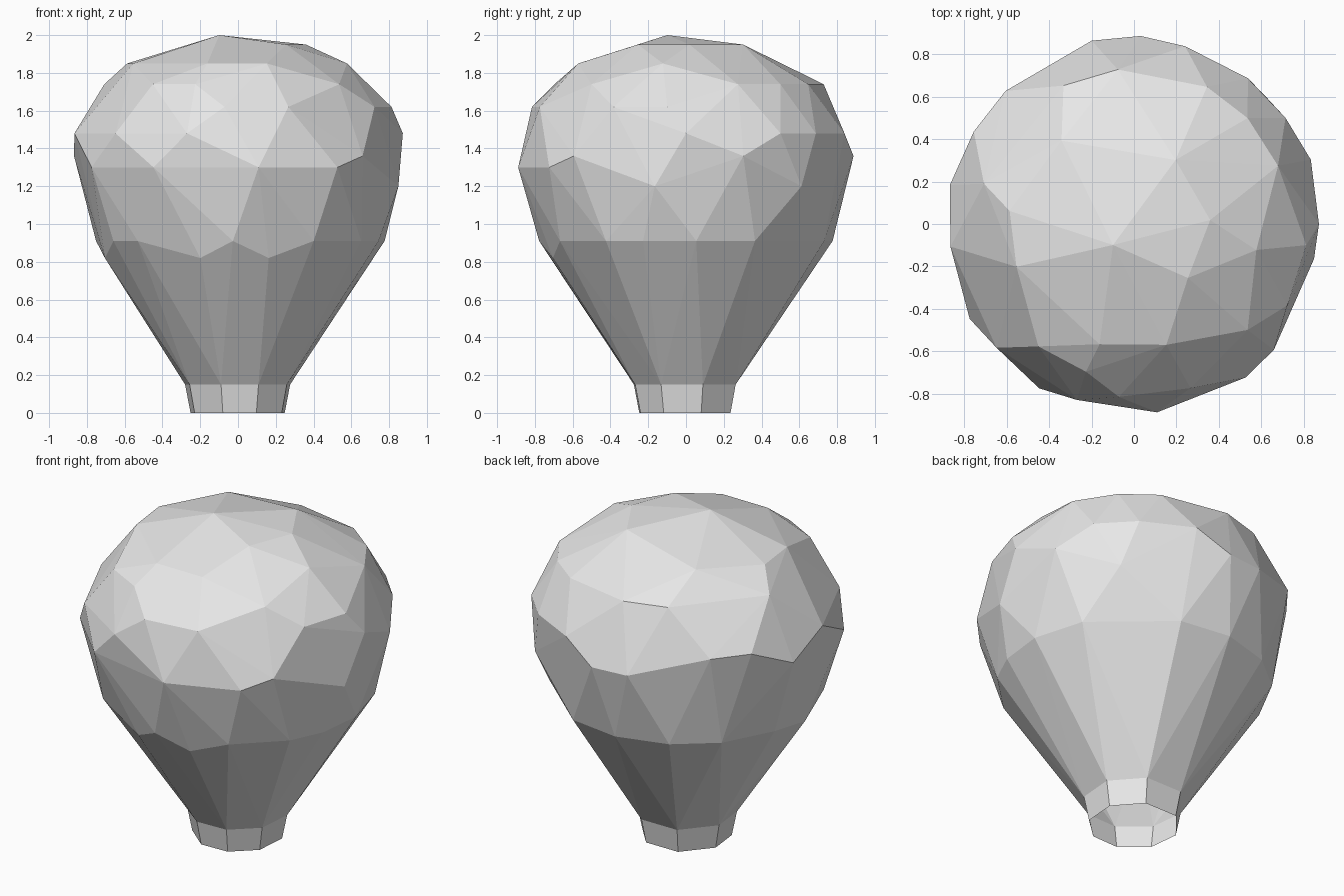
import bpy
import bmesh
from math import radians, cos, sin

cube = bpy.data.objects.get("Cube")
if cube:
    bpy.data.objects.remove(cube, do_unlink=True)

# Single matte grey
grey = bpy.data.materials.new("light_grey")
grey.use_nodes = True
colour = (0.8, 0.8, 0.8, 1)
grey.diffuse_color = colour
grey.node_tree.nodes["Principled BSDF"].inputs["Base Color"].default_value = colour

# Outline of the body: height, radius
PROFILE = [(0, 0.26), (0.15, 0.29), (0.9, 0.775), (1.3, 0.895), (1.5, 0.87),
           (1.64, 0.81), (1.75, 0.725), (1.85, 0.59), (1.95, 0.36), (2, 0.14)]
NECK_HEIGHT = 0.15
NECK_ANGLES = (-152, -108, -68, -27, 18, 65, 115, 165)

# Facet corners around the body: height, then directions in degrees
RINGS = [
    (NECK_HEIGHT, NECK_ANGLES),
    (0.82, (-106, -77, 193)),
    (0.91, (-133, -92, -59, -33, -17, 4, 28, 70, 94, 118, 140, 165, 212)),
    (1.2, (45, -11)),
    (1.3, (-150, -120, -83, -54)),
    (1.36, (-42, 20, 88, 103, 168)),
    (1.48, (-138, -108, 0, 35, 52, 74, 134, 150, 187)),
    (1.62, (-95, -71, -28, -7)),
    (1.74, (-128, -108, -43, 22, 43, 62, 96, 117, 165)),
    (1.85, (-106, -75, -12, 174, 200)),
    (1.88, (131,)),
    (1.95, (-45, 3, 57)),
    (2, (-135,)),
]


def radius_at(z):
    for (z0, r0), (z1, r1) in zip(PROFILE, PROFILE[1:]):
        if z <= z1:
            return r0 + (r1 - r0) * (z - z0) / (z1 - z0)


def ring(bm, z, angles):
    r = radius_at(z)
    return [bm.verts.new((r * cos(radians(a)), r * sin(radians(a)), z)) for a in angles]


def finish(bm, name):
    bmesh.ops.recalc_face_normals(bm, faces=bm.faces)
    mesh = bpy.data.meshes.new(name)
    bm.to_mesh(mesh)
    bm.free()
    mesh.materials.append(grey)
    obj = bpy.data.objects.new(name, mesh)
    bpy.context.collection.objects.link(obj)


# Faceted envelope, left open at the neck
bm = bmesh.new()
for height, directions in RINGS:
    ring(bm, height, directions)
bmesh.ops.convex_hull(bm, input=bm.verts)
bmesh.ops.recalc_face_normals(bm, faces=bm.faces)
mouth = [f for f in bm.faces if all(v.co.z < NECK_HEIGHT + 0.01 for v in f.verts)]
bmesh.ops.delete(bm, geom=mouth, context='FACES')
finish(bm, "envelope")

# Open collar below the neck
bm = bmesh.new()
upper = ring(bm, NECK_HEIGHT, NECK_ANGLES)
lower = ring(bm, 0, NECK_ANGLES)
for i in range(len(upper)):
    bm.faces.new((lower[i - 1], lower[i], upper[i], upper[i - 1]))
finish(bm, "neck_collar")
